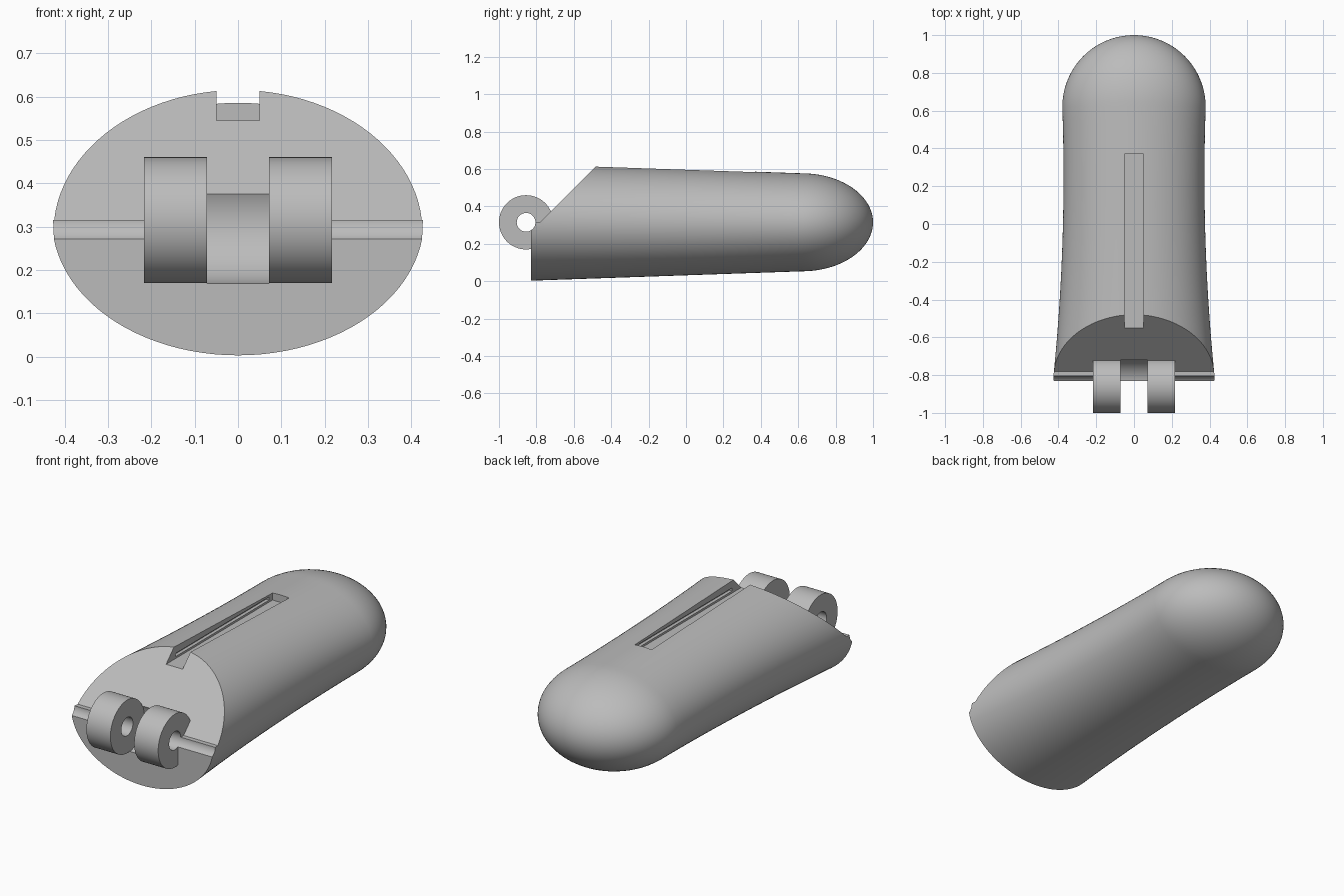
import bpy, bmesh, math
from mathutils import Matrix

cube = bpy.data.objects.get("Cube")
if cube:
    bpy.data.objects.remove(cube, do_unlink=True)

grey = bpy.data.materials.new("plain grey")
grey.use_nodes = True
colour = (0.5, 0.5, 0.5, 1)
grey.diffuse_color = colour
grey.node_tree.nodes["Principled BSDF"].inputs["Base Color"].default_value = colour

MID_Z = 0.315           # height of the body axis and the hinge
FRONT, SHOULDER, TIP = -0.83, 0.62, 1.0
HINGE_Y = -0.855


def finish(bm, name):
    bmesh.ops.recalc_face_normals(bm, faces=bm.faces)
    mesh = bpy.data.meshes.new(name)
    bm.to_mesh(mesh)
    bm.free()
    mesh.materials.append(grey)
    obj = bpy.data.objects.new(name, mesh)
    bpy.context.collection.objects.link(obj)
    return obj


def box(name, x, y0, y1, z0, z1):
    bm = bmesh.new()
    bmesh.ops.create_cube(bm, size=1)
    bmesh.ops.scale(bm, vec=(2 * x, y1 - y0, z1 - z0), verts=bm.verts)
    bmesh.ops.translate(bm, vec=(0, (y0 + y1) / 2, (z0 + z1) / 2), verts=bm.verts)
    return finish(bm, name)


def hinge_cylinder(name, radius, x0, x1):
    bm = bmesh.new()
    place = Matrix.Translation(((x0 + x1) / 2, HINGE_Y, MID_Z)) @ Matrix.Rotation(math.pi / 2, 4, 'Y')
    bmesh.ops.create_cone(bm, cap_ends=True, segments=64, radius1=radius,
                          radius2=radius, depth=x1 - x0, matrix=place)
    return finish(bm, name)


def prism(name, profile, x):
    bm = bmesh.new()
    face = bm.faces.new([bm.verts.new((-x, y, z)) for y, z in profile])
    side = bmesh.ops.extrude_face_region(bm, geom=[face])
    verts = [v for v in side["geom"] if isinstance(v, bmesh.types.BMVert)]
    bmesh.ops.translate(bm, vec=(2 * x, 0, 0), verts=verts)
    return finish(bm, name)


def combine(target, other, operation):
    mod = target.modifiers.new(operation.lower(), 'BOOLEAN')
    mod.operation = operation
    mod.solver = 'EXACT'
    mod.object = other
    bpy.context.view_layer.objects.active = target
    bpy.ops.object.modifier_apply(modifier=mod.name)
    bpy.data.objects.remove(other, do_unlink=True)


def section(y):
    """Half width and half height of the flared body at y."""
    width = 0.373 + 0.056 * ((y - 0.25) / 1.08) ** 2
    height = 0.312 - 0.05 * (y - FRONT) / (SHOULDER - FRONT)
    return width, height


# Body: elliptical sections ending in a rounded tip
SIDES, STEPS, CAP = 96, 20, 20
bm = bmesh.new()
sections = []
for i in range(STEPS + 1):
    y = FRONT + (SHOULDER - FRONT) * i / STEPS
    sections.append((y, *section(y)))
w, h = section(SHOULDER)
for i in range(1, CAP):
    t = math.pi / 2 * i / CAP
    sections.append((SHOULDER + (TIP - SHOULDER) * math.sin(t), w * math.cos(t), h * math.cos(t)))
rings = []
for y, w, h in sections:
    angles = [2 * math.pi * k / SIDES for k in range(SIDES)]
    rings.append([bm.verts.new((w * math.cos(a), y, MID_Z + h * math.sin(a))) for a in angles])
for a, b in zip(rings, rings[1:]):
    for k in range(SIDES):
        n = (k + 1) % SIDES
        bm.faces.new((a[k], a[n], b[n], b[k]))
bm.faces.new(rings[0])
pole = bm.verts.new((0, TIP, MID_Z))
for k in range(SIDES):
    bm.faces.new((rings[-1][k], rings[-1][(k + 1) % SIDES], pole))
body = finish(bm, "finger_tip_body")

# Sloped front above a narrow shelf
slope = [(-1.2, MID_Z), (-0.78, MID_Z), (-0.28, MID_Z + 0.5), (-1.2, MID_Z + 0.5)]
combine(body, prism("slope_cutter", slope, 0.6), 'DIFFERENCE')

# Hinge knuckles, the gap between them and the pin bore
for side in (-1, 1):
    x0, x1 = sorted((side * 0.06, side * 0.217))
    combine(body, hinge_cylinder("hinge_knuckle", 0.145, x0, x1), 'UNION')
combine(body, hinge_cylinder("knuckle_gap_cutter", 0.148, -0.072, 0.072), 'DIFFERENCE')
combine(body, hinge_cylinder("pin_bore_cutter", 0.05, -0.6, 0.6), 'DIFFERENCE')

# Slot along the top with a shallow groove in each wall
combine(body, box("top_slot_cutter", 0.05, -0.75, 0.37, 0.545, 0.8), 'DIFFERENCE')
combine(body, box("slot_groove_cutter", 0.068, -0.47, 0.34, 0.556, 0.573), 'DIFFERENCE')

bpy.ops.object.select_all(action='DESELECT')
body.select_set(True)
bpy.context.view_layer.objects.active = body
bpy.ops.object.shade_smooth_by_angle(angle=math.radians(30))
